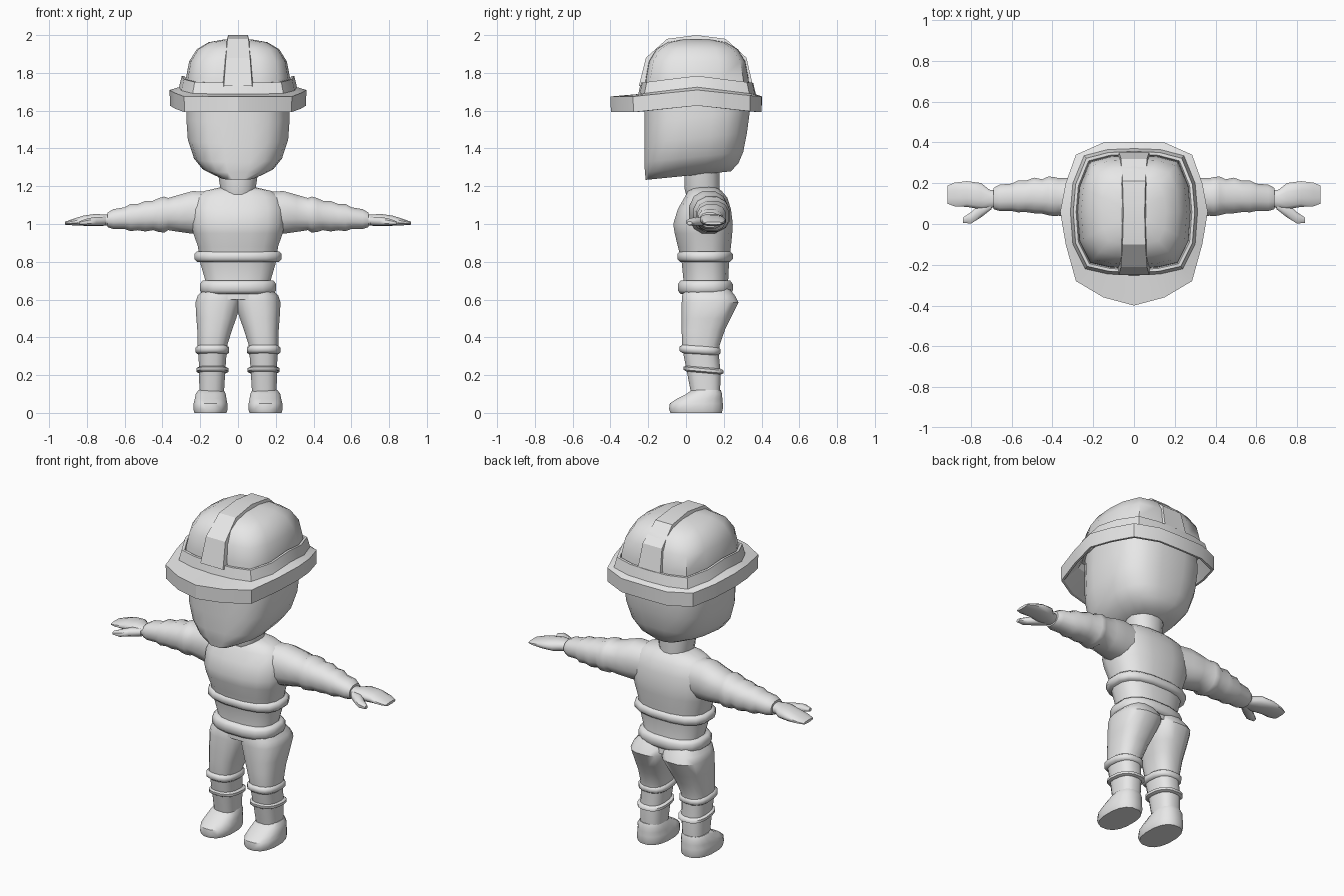
import bpy, bmesh, math

grey = bpy.data.materials.new("plain grey")
grey.diffuse_color = (0.8, 0.8, 0.8, 1)


def finish(name, rings, closed=False, angle=40):
    """Skin a list of equal-length point rings; cap the ends unless closed."""
    bm = bmesh.new()
    vs = [[bm.verts.new(p) for p in r] for r in rings]
    n = len(vs[0])
    pairs = list(zip(vs, vs[1:])) + ([(vs[-1], vs[0])] if closed else [])
    for a, b in pairs:
        for i in range(n):
            j = (i + 1) % n
            bm.faces.new((a[i], a[j], b[j], b[i]))
    if not closed:
        bm.faces.new(vs[0])
        bm.faces.new(vs[-1])
    bmesh.ops.recalc_face_normals(bm, faces=bm.faces)
    me = bpy.data.meshes.new(name)
    bm.to_mesh(me)
    bm.free()
    me.materials.append(grey)
    ob = bpy.data.objects.new(name, me)
    bpy.context.collection.objects.link(ob)
    bpy.ops.object.select_all(action='DESELECT')
    ob.select_set(True)
    bpy.context.view_layer.objects.active = ob
    bpy.ops.object.shade_smooth_by_angle(angle=math.radians(angle))
    return ob


def oval(n, power):
    pts = []
    for i in range(n):
        t = 2 * math.pi * (i + 0.5) / n
        c, s = math.cos(t), math.sin(t)
        pts.append((math.copysign(abs(c) ** (2 / power), c), math.copysign(abs(s) ** (2 / power), s)))
    return pts


def upright(name, secs, n=16, power=2.6, tilt=0, side=1, angle=40):
    """Sections (z, x0, x1, y0, y1) stacked upwards; tilt raises z with y."""
    rings = []
    for z, x0, x1, y0, y1 in secs:
        cx, cy, rx, ry = (x0 + x1) / 2, (y0 + y1) / 2, (x1 - x0) / 2, (y1 - y0) / 2
        rings.append([(side * (cx + rx * u), cy + ry * v, z + tilt * (cy + ry * v)) for u, v in oval(n, power)])
    return finish(name, rings, angle=angle)


def sideways(name, secs, side, n=12, power=2.3):
    """Sections (x, y0, y1, z0, z1) running outwards along x."""
    rings = []
    for x, y0, y1, z0, z1 in secs:
        rings.append([(side * x, (y0 + y1) / 2 + (y1 - y0) / 2 * u, (z0 + z1) / 2 + (z1 - z0) / 2 * v)
                      for u, v in oval(n, power)])
    return finish(name, rings, angle=50)


def belt(name, z0, z1, x0, x1, y0, y1, tilt=0, side=1):
    """Rounded strap around a limb or the trunk."""
    d, h = 0.014, (z1 - z0) * 0.25
    upright(name, [(z0, x0 + d, x1 - d, y0 + d, y1 - d), (z0 + h, x0, x1, y0, y1),
                   (z1 - h, x0, x1, y0, y1), (z1, x0 + d, x1 - d, y0 + d, y1 - d)],
            tilt=tilt, side=side, angle=60)


# Jacket and neck
upright("jacket", [(0.60, -0.19, 0.19, -0.02, 0.24), (0.70, -0.175, 0.175, -0.015, 0.225),
                   (0.80, -0.205, 0.205, -0.025, 0.23), (0.88, -0.215, 0.215, -0.045, 0.24),
                   (0.95, -0.24, 0.24, -0.062, 0.247), (1.00, -0.25, 0.25, -0.07, 0.25),
                   (1.08, -0.25, 0.25, -0.045, 0.24), (1.14, -0.23, 0.23, -0.01, 0.22),
                   (1.175, -0.18, 0.18, 0.01, 0.19), (1.195, -0.09, 0.09, 0.04, 0.16)])
belt("waist_belt", 0.63, 0.70, -0.205, 0.205, -0.045, 0.25)
belt("chest_band", 0.80, 0.855, -0.235, 0.235, -0.048, 0.25)
upright("neck", [(1.15, -0.085, 0.085, 0.0, 0.18), (1.19, -0.095, 0.095, -0.01, 0.18),
                 (1.28, -0.11, 0.11, -0.01, 0.18)], power=2.2)

# Head with a flat face and a narrow chin
upright("head", [(1.255, -0.10, 0.10, -0.215, 0.24), (1.295, -0.19, 0.19, -0.22, 0.28),
                 (1.35, -0.235, 0.235, -0.222, 0.305), (1.45, -0.268, 0.268, -0.222, 0.325),
                 (1.56, -0.276, 0.276, -0.222, 0.34), (1.72, -0.27, 0.27, -0.222, 0.335)],
        n=20, power=2.9, tilt=0.1, angle=45)

for s, label in ((1, "left"), (-1, "right")):
    # Trouser leg, its bands and the boot
    upright(label + "_leg", [(0.08, 0.075, 0.205, 0.03, 0.18), (0.21, 0.067, 0.207, 0.005, 0.185),
                             (0.31, 0.06, 0.21, -0.015, 0.175), (0.36, 0.055, 0.215, -0.022, 0.18),
                             (0.44, 0.03, 0.217, -0.025, 0.208), (0.50, 0.008, 0.222, -0.025, 0.238),
                             (0.585, -0.02, 0.227, -0.025, 0.28), (0.62, -0.02, 0.215, -0.022, 0.262),
                             (0.66, 0.0, 0.18, -0.01, 0.23)], side=s)
    belt(label + "_knee_band", 0.315, 0.36, 0.045, 0.226, -0.035, 0.185, -0.06, s)
    belt(label + "_ankle_band", 0.22, 0.25, 0.05, 0.221, -0.015, 0.2, -0.09, s)
    upright(label + "_boot", [(0, 0.06, 0.232, -0.085, 0.192), (0.02, 0.053, 0.238, -0.092, 0.197),
                              (0.05, 0.055, 0.236, -0.088, 0.197), (0.075, 0.06, 0.23, -0.05, 0.194),
                              (0.10, 0.064, 0.225, 0.0, 0.193), (0.122, 0.075, 0.21, 0.03, 0.185)],
            power=2.4, side=s, angle=45)
    # Sleeve with soft cuffs
    sideways(label + "_sleeve", [(0.12, 0.02, 0.21, 0.95, 1.17), (0.24, 0.015, 0.225, 0.945, 1.178),
                                 (0.31, 0.03, 0.23, 0.955, 1.158), (0.37, 0.038, 0.228, 0.965, 1.14),
                                 (0.39, 0.035, 0.233, 0.952, 1.148), (0.42, 0.04, 0.236, 0.955, 1.14),
                                 (0.45, 0.048, 0.222, 0.965, 1.125), (0.49, 0.05, 0.23, 0.958, 1.125),
                                 (0.53, 0.056, 0.215, 0.965, 1.108), (0.57, 0.055, 0.215, 0.96, 1.108),
                                 (0.60, 0.062, 0.2, 0.972, 1.09), (0.66, 0.062, 0.195, 0.972, 1.08),
                                 (0.69, 0.072, 0.178, 0.982, 1.062)], s)
    # Hand and thumb
    sideways(label + "_hand", [(0.67, 0.085, 0.165, 0.99, 1.05), (0.71, 0.075, 0.17, 0.99, 1.05),
                               (0.75, 0.07, 0.203, 0.988, 1.055), (0.82, 0.082, 0.212, 0.99, 1.045),
                               (0.88, 0.085, 0.205, 0.993, 1.025), (0.915, 0.098, 0.19, 0.996, 1.012)], s)
    sideways(label + "_thumb", [(0.70, 0.07, 0.13, 0.992, 1.04), (0.75, 0.03, 0.11, 0.99, 1.04),
                                (0.80, 0.0, 0.06, 0.99, 1.03), (0.84, 0.005, 0.032, 0.995, 1.015)], s, 8)

# Helmet outlines, right half from front to back
BRIM = [(0, -0.4), (0.15, -0.36), (0.285, -0.28), (0.335, -0.1), (0.362, 0.06),
        (0.335, 0.2), (0.285, 0.34), (0.15, 0.4), (0, 0.402)]
BAND = [(0, -0.253), (0.13, -0.245), (0.24, -0.22), (0.3, -0.1), (0.312, 0.06),
        (0.3, 0.2), (0.245, 0.335), (0.13, 0.365), (0, 0.37)]


def outline(half, k, z, rise=0.04):
    """Full outline scaled about the helmet centre, raised towards the sides."""
    full = half + [(-x, y) for x, y in half[-2:0:-1]]
    return [(k * x, 0.055 + k * (y - 0.055), z + rise * max(0, 1 - abs(y - 0.055) / 0.33)) for x, y in full]


# Brim and raised band in one hollow ring
finish("helmet_brim", [outline(BAND, 0.86, 1.70), outline(BAND, 0.91, 1.745), outline(BAND, 0.955, 1.745),
                       outline(BAND, 1.0, 1.685), outline(BRIM, 1.0, 1.675, 0.035),
                       outline(BRIM, 0.995, 1.592, 0.035), outline(BRIM, 0.96, 1.592, 0.035),
                       outline(BAND, 0.94, 1.655)], closed=True, angle=25)
# Dome
finish("helmet_dome", [outline(BAND, k, z, 0) for k, z in
                       ((0.9, 1.69), (0.885, 1.77), (0.83, 1.86), (0.7, 1.925), (0.5, 1.962), (0.22, 1.978))],
       angle=50)

# Centre ridge running front to back over the dome: (y, z, half width)
RIDGE = [(-0.25, 1.73, 0.075), (-0.212, 1.88, 0.064), (-0.10, 1.98, 0.056), (0.055, 2.0, 0.052),
         (0.21, 1.98, 0.056), (0.32, 1.88, 0.064), (0.355, 1.73, 0.075)]
rings = []
for y, z, w in RIDGE:
    yi, zi = 0.055 + (y - 0.055) * 0.78, 1.70 + (z - 1.70) * 0.85
    rings.append([(-w, y, z), (w, y, z), (w + 0.012, yi, zi), (-w - 0.012, yi, zi)])
finish("helmet_ridge", rings, angle=30)
